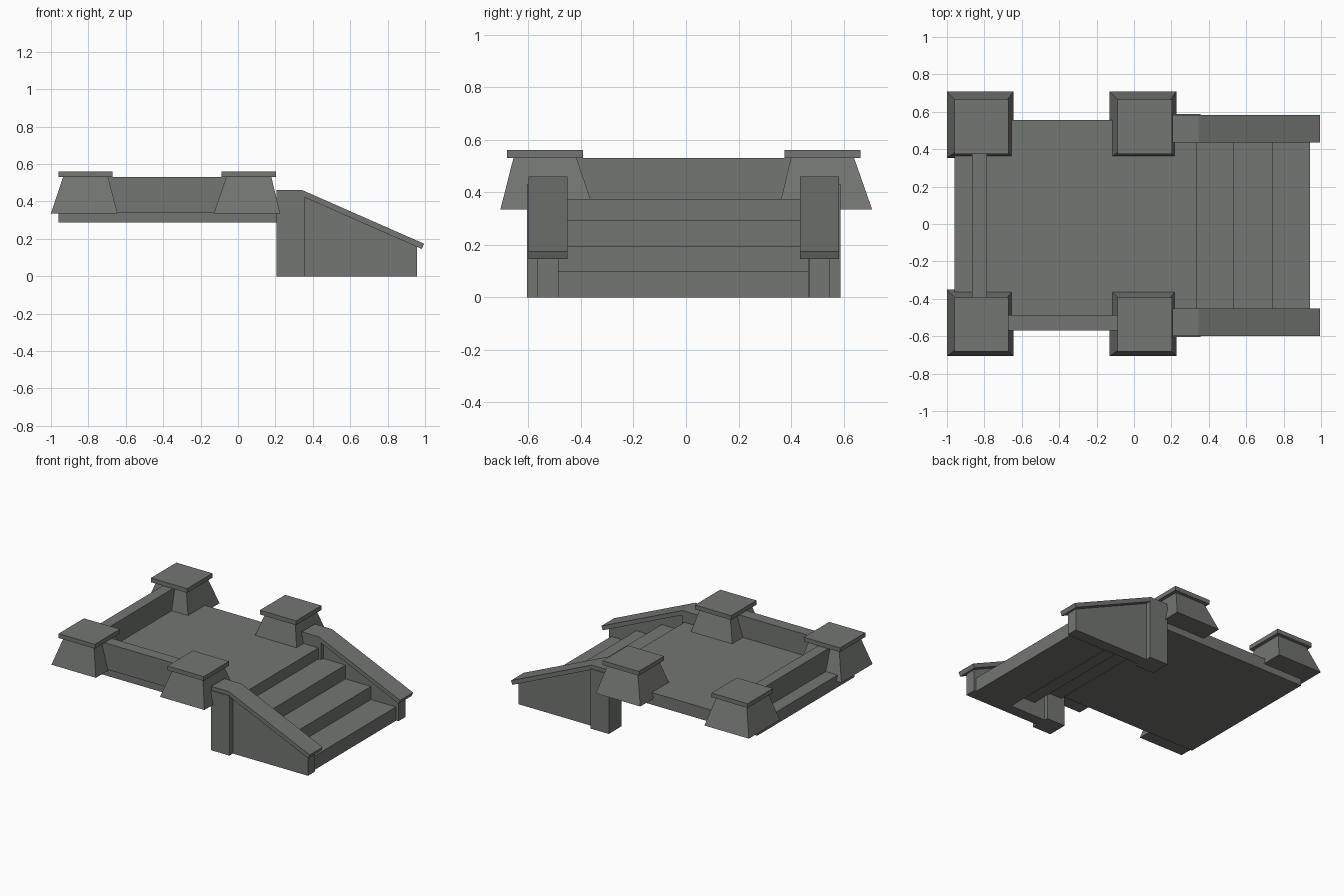
import bpy
import bmesh

cube = bpy.data.objects.get("Cube")
if cube:
    bpy.data.objects.remove(cube, do_unlink=True)

stone = bpy.data.materials.new("grey_stone")
colour = (0.17, 0.18, 0.165, 1)
stone.diffuse_color = colour
stone.use_nodes = True
stone.node_tree.nodes["Principled BSDF"].inputs["Base Color"].default_value = colour


def loft(name, bottom, top):
    """Solid joining two matching outlines."""
    bm = bmesh.new()
    a = [bm.verts.new(p) for p in bottom]
    b = [bm.verts.new(p) for p in top]
    bm.faces.new(a)
    bm.faces.new(b)
    n = len(a)
    for i in range(n):
        j = (i + 1) % n
        bm.faces.new((a[i], a[j], b[j], b[i]))
    bmesh.ops.recalc_face_normals(bm, faces=bm.faces)
    mesh = bpy.data.meshes.new(name)
    bm.to_mesh(mesh)
    bm.free()
    mesh.materials.append(stone)
    obj = bpy.data.objects.new(name, mesh)
    bpy.context.collection.objects.link(obj)


def rect(x0, x1, y0, y1, z):
    return [(x0, y0, z), (x1, y0, z), (x1, y1, z), (x0, y1, z)]


def box(name, x0, x1, y0, y1, z0, z1):
    loft(name, rect(x0, x1, y0, y1, z0), rect(x0, x1, y0, y1, z1))


def square(x, y, half, z):
    return rect(x - half, x + half, y - half, y + half, z)


def side_profile(name, outline, y0, y1):
    loft(name, [(x, y0, z) for x, z in outline], [(x, y1, z) for x, z in outline])


# Deck and its two parapets
box("deck", -0.96, 0.335, -0.555, 0.557, 0.287, 0.375)
box("front_parapet", -0.82, 0.05, -0.57, -0.487, 0.342, 0.53)
box("end_parapet", -0.865, -0.785, -0.53, 0.523, 0.342, 0.53)

# Overlapping stair slabs
for i, (edge, z0, z1) in enumerate([(0.535, 0.195, 0.295), (0.74, 0.1, 0.195), (0.94, 0, 0.1)]):
    box(f"step_{i + 1}", edge - 0.3, edge, -0.49, 0.466, z0, z1)

# Tapered corner posts with square caps
for end, x, cap_x in (("far", -0.822, -0.815), ("stair", 0.048, 0.058)):
    for side, y, cap_y in (("front", -0.529, -0.537), ("back", 0.531, 0.52)):
        loft(f"{end}_{side}_post", square(x, y, 0.178, 0.335), square(cap_x, cap_y, 0.12, 0.532))
        box(f"{end}_{side}_post_cap", cap_x - 0.145, cap_x + 0.145,
            cap_y - 0.145, cap_y + 0.145, 0.53, 0.561)

# Stair side walls, each with a pier and a sloping cap
wall = [(0.34, 0), (0.957, 0), (0.957, 0.168), (0.34, 0.437)]
cap = [(0.206, 0.46), (0.345, 0.46), (0.995, 0.174), (0.983, 0.146), (0.34, 0.429), (0.206, 0.429)]
for side, y, s in (("front", -0.526, -1), ("back", 0.509, 1)):
    box(f"{side}_stair_pier", 0.207, 0.355, y - 0.073 + s * 0.006, y + 0.073 + s * 0.006, 0, 0.432)
    side_profile(f"{side}_stair_wall", wall, y - 0.04, y + 0.04)
    side_profile(f"{side}_stair_cap", cap, y - 0.074, y + 0.074)
